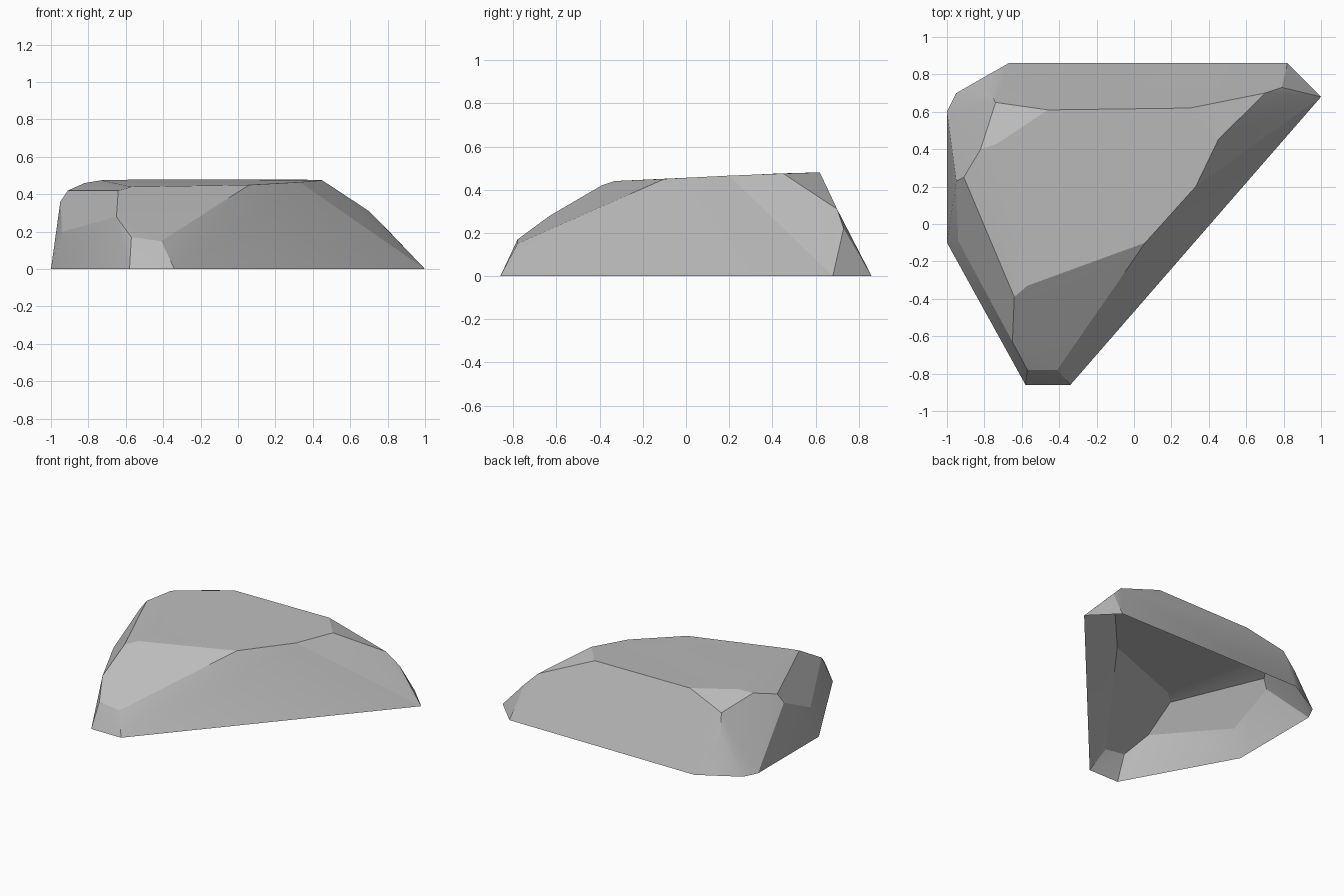
import bpy
import bmesh
import math

default_cube = bpy.data.objects.get("Cube")
if default_cube:
    bpy.data.objects.remove(default_cube, do_unlink=True)


def make_material(name, colour):
    material = bpy.data.materials.new(name)
    material.use_nodes = True
    material.diffuse_color = colour
    shader = material.node_tree.nodes["Principled BSDF"]
    shader.inputs["Base Color"].default_value = colour
    shader.inputs["Roughness"].default_value = 0.9
    return material


# Footprint of the rock on the ground, as x and y
footprint = [(-.58, -.86), (-.34, -.86), (1, .68), (.82, .86),
             (-.67, .86), (-.95, .7), (-1, .6), (-1, -.1)]

# Chipped corners between the ground and the crown
chips = [(-.57, -.78, .17), (-.41, -.78, .15), (-.65, -.63, .28),
         (-.94, -.09, .2), (-.95, .23, .36), (-.78, .72, .22),
         (-.74, .65, .39), (.7, .7, .31), (.79, .73, .22)]

# Rim of the gently sloping crown
crown = [(-.64, -.39, .42), (-.57, -.33, .44), (.06, -.1, .45),
         (.33, .2, .465), (.45, .45, .475), (.3, .62, .48),
         (-.46, .61, .48), (-.73, .43, .475), (-.82, .4, .46),
         (-.91, .25, .42)]


def build_rock(name, points, material):
    """Wrap the corner points in facets and leave the underside open."""
    bm = bmesh.new()
    corners = [bm.verts.new(point) for point in points]
    hull = bmesh.ops.convex_hull(bm, input=corners)
    unused = [v for v in bm.verts if not v.link_faces]
    bmesh.ops.delete(bm, geom=unused, context="VERTS")
    bmesh.ops.recalc_face_normals(bm, faces=bm.faces[:])

    # Open underside
    underside = [face for face in bm.faces
                 if all(vert.co.z < 0.001 for vert in face.verts)]
    bmesh.ops.delete(bm, geom=underside, context="FACES")

    # Merge nearly coplanar triangles into broad facets
    bmesh.ops.dissolve_limit(bm, angle_limit=math.radians(3),
                             verts=bm.verts[:], edges=bm.edges[:])
    mesh = bpy.data.meshes.new(name)
    bm.to_mesh(mesh)
    bm.free()
    mesh.materials.append(material)
    rock = bpy.data.objects.new(name, mesh)
    bpy.context.collection.objects.link(rock)
    return rock


stone_grey = make_material("stone_grey", (.5, .5, .5, 1))
ground_points = [(x, y, 0) for x, y in footprint]
rock = build_rock("rock", ground_points + chips + crown, stone_grey)

# Soften only the shallow creases
bpy.ops.object.select_all(action="DESELECT")
rock.select_set(True)
bpy.context.view_layer.objects.active = rock
bpy.ops.object.shade_smooth_by_angle(angle=math.radians(20))
